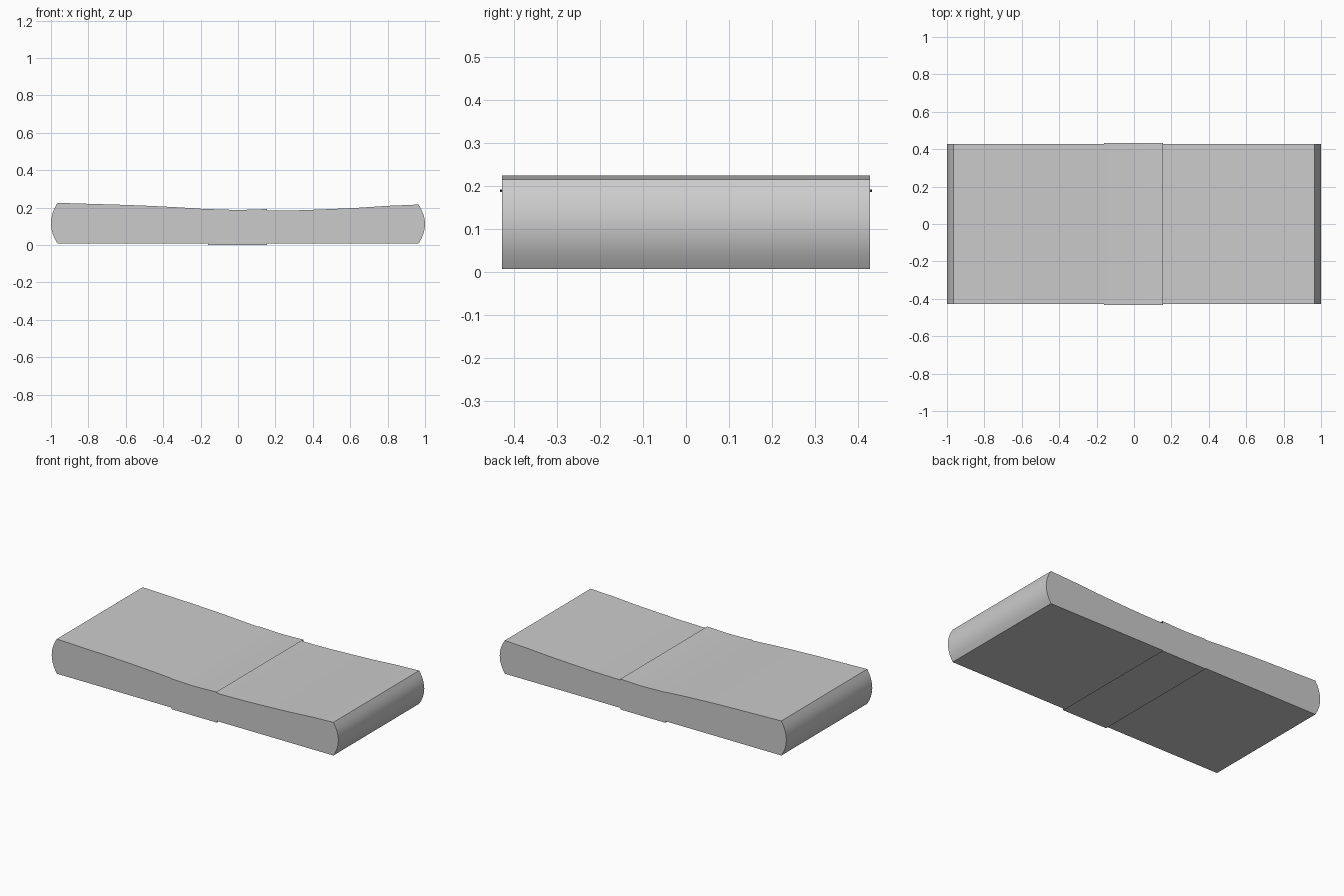
import bpy
import bmesh
import math

if "Cube" in bpy.data.objects:
    bpy.data.objects.remove(bpy.data.objects["Cube"])


def finish(bm, name):
    bmesh.ops.recalc_face_normals(bm, faces=bm.faces)
    mesh = bpy.data.meshes.new(name)
    bm.to_mesh(mesh)
    bm.free()
    obj = bpy.data.objects.new(name, mesh)
    bpy.context.collection.objects.link(obj)
    bpy.ops.object.select_all(action='DESELECT')
    obj.select_set(True)
    bpy.context.view_layer.objects.active = obj
    bpy.ops.object.shade_smooth_by_angle(angle=math.radians(30))
    return obj


def bulge(x, z0, z1, depth, n=8):
    """Rounded end from (x, z0) to (x, z1), bowing outwards by depth."""
    return [(x + depth * (1 - (2 * i / n - 1) ** 2), z0 + (z1 - z0) * i / n)
            for i in range(n + 1)]


# Paper stack: sagging top, bulging ends, flat underside
base = 0.007
top = [(0.8, 0.209), (0.65, 0.199), (0.5, 0.192), (0.35, 0.186), (0.2, 0.183),
       (0.08, 0.183), (-0.04, 0.186), (-0.16, 0.191), (-0.3, 0.2),
       (-0.45, 0.208), (-0.6, 0.214), (-0.8, 0.22)]
profile = (bulge(0.965, base, 0.216, 0.035) + top
           + bulge(-0.965, 0.225, base, -0.035))
bm = bmesh.new()
face = bm.faces.new([bm.verts.new((x, -0.428, z)) for x, z in profile])
side = bmesh.ops.extrude_face_region(bm, geom=[face])["geom"]
bmesh.ops.translate(bm, vec=(0, 0.856, 0),
                    verts=[v for v in side if isinstance(v, bmesh.types.BMVert)])
finish(bm, "paper_stack")

# Paper band: thin open sleeve wrapped round the middle
stations = [(-0.16, 0.192), (-0.08, 0.189), (0.0, 0.187), (0.08, 0.189), (0.155, 0.192)]
bm = bmesh.new()
rings = [[bm.verts.new((x, y, z)) for y, z in
          ((-0.433, 0), (0.433, 0), (0.433, h), (-0.433, h))] for x, h in stations]
for a, b in zip(rings, rings[1:]):
    for i in range(4):
        j = (i + 1) % 4
        bm.faces.new((a[i], a[j], b[j], b[i]))
finish(bm, "paper_band")
